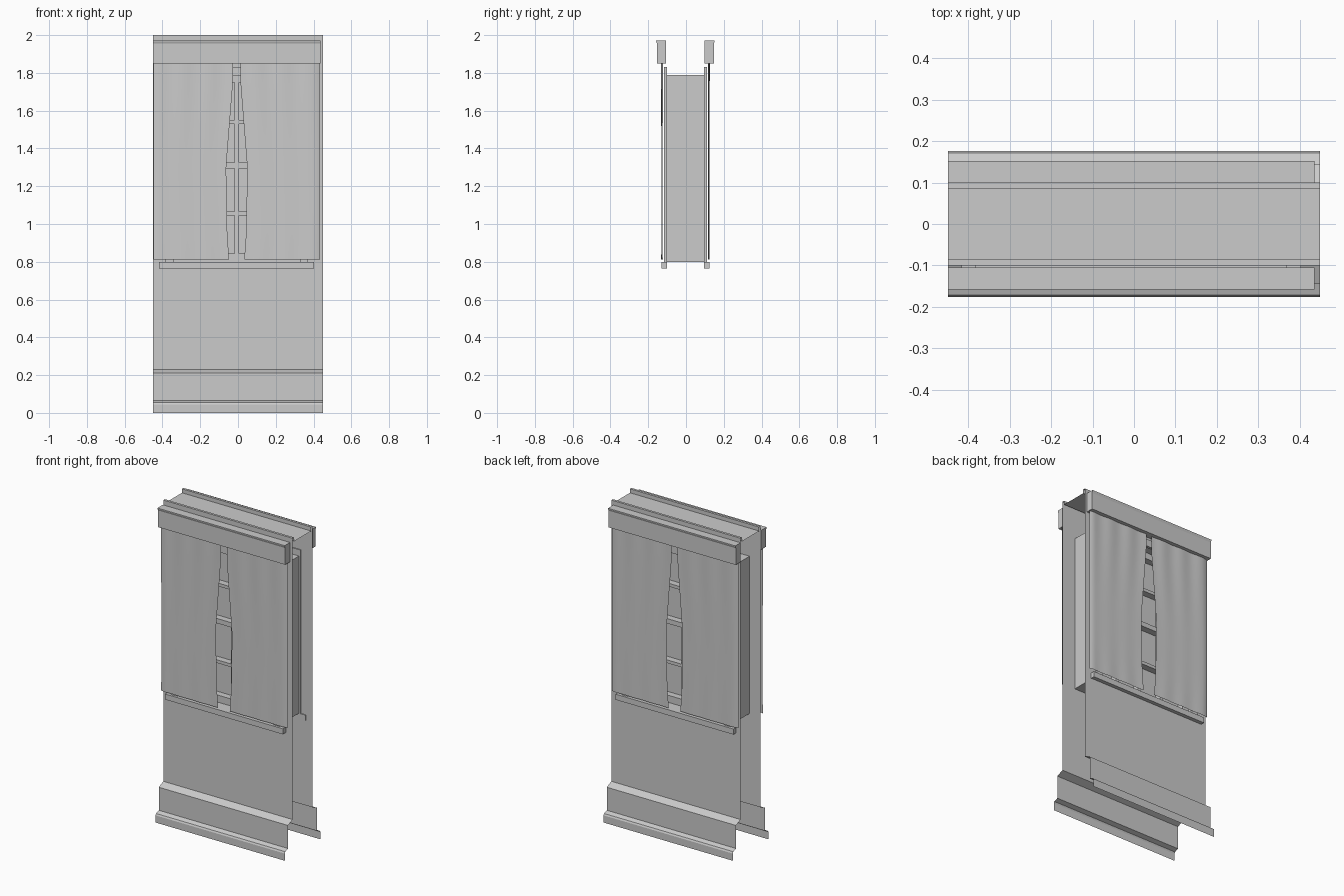
import bpy, bmesh, math

if "Cube" in bpy.data.objects:
    bpy.data.objects.remove(bpy.data.objects["Cube"])

CX, CY = -0.007, -0.003       # window centre
W = 0.45                      # half wall width
OX, Z0, Z1 = 0.365, 0.80, 1.79  # opening half width, bottom, top


def finish(name, bm, smooth=False):
    bmesh.ops.remove_doubles(bm, verts=bm.verts, dist=1e-5)
    me = bpy.data.meshes.new(name)
    bm.to_mesh(me)
    bm.free()
    if smooth:
        for p in me.polygons:
            p.use_smooth = True
    ob = bpy.data.objects.new(name, me)
    bpy.context.collection.objects.link(ob)
    return ob


def strip(bm, pts, x0, x1, caps=False):
    """Extrude a (y, z) profile along x; caps closes it into a solid."""
    a = [bm.verts.new((x0, y, z)) for y, z in pts]
    b = [bm.verts.new((x1, y, z)) for y, z in pts]
    n = len(pts)
    for i in range(n if caps else n - 1):
        j = (i + 1) % n
        bm.faces.new((a[i], a[j], b[j], b[i]))
    if caps:
        bm.faces.new(a[::-1])
        bm.faces.new(b)
        bmesh.ops.recalc_face_normals(bm, faces=bm.faces)


def box(bm, x0, x1, y0, y1, z0, z1):
    strip(bm, [(y0, z0), (y1, z0), (y1, z1), (y0, z1)], x0, x1, True)


def spin(ob):
    """Place a front part, then add its copy turned round for the back."""
    ob.location = (CX, CY, 0)
    back = ob.copy()
    back.name = ob.name + "_back"
    back.rotation_euler.z = math.pi
    bpy.context.collection.objects.link(back)


# wall shell: flared skirting, open ends, recessed top cap
bm = bmesh.new()
base = [(-.10, Z0), (-.10, .23), (-.145, .21), (-.145, .065), (-.172, .055), (-.177, .045), (-.177, 0)]
strip(bm, base, -W, W)
strip(bm, [(-y, z) for y, z in base][::-1], -W, W)
strip(bm, [(.10, Z1), (.10, 2), (.085, 2), (.085, 1.975), (-.085, 1.975), (-.085, 2), (-.10, 2), (-.10, Z1)], -W, W)
for y in (.10, -.10):
    p = [(y, Z0), (y, Z1)] if y > 0 else [(y, Z1), (y, Z0)]
    strip(bm, p, -W, CX - OX)
    strip(bm, p, CX + OX, W)
finish("wall", bm)

# window reveal through the wall
bm = bmesh.new()
box(bm, -OX, OX, -.103, .103, Z0, Z1)
bmesh.ops.delete(bm, geom=[f for f in bm.faces if abs(f.normal.y) > .9], context='FACES_ONLY')
bmesh.ops.reverse_faces(bm, faces=bm.faces)
finish("window_reveal", bm).location = (CX, 0, 0)

# sash frame, glazing bars and glass
bm = bmesh.new()
D = .045
for s in (-1, 1):
    xs = sorted((s * OX, s * (OX - .045)))
    box(bm, xs[0], xs[1], -D, D, Z0, Z1)
for z, h in ((.822, .045), (1.77, .04), (1.31, .03), (1.54, .02), (1.055, .02)):
    box(bm, -OX + .045, OX - .045, -D, D, z - h / 2, z + h / 2)
for x in (-.165, 0, .165):
    box(bm, x - .011, x + .011, -D + .002, D - .002, Z0 + .03, Z1 - .03)
finish("window_sash", bm).location = (CX, CY, 0)
bm = bmesh.new()
box(bm, -OX + .04, OX - .04, -.004, .004, Z0 + .04, Z1 - .04)
glass = finish("window_glass", bm)
glass.location = (CX, CY, 0)
mat = bpy.data.materials.new("pale_glass")
mat.diffuse_color = (.75, .75, .75, 1)
mat.use_nodes = True
mat.node_tree.nodes["Principled BSDF"].inputs["Base Color"].default_value = mat.diffuse_color
glass.data.materials.append(mat)

# trim around the opening
bm = bmesh.new()
for s in (-1, 1):
    xs = sorted((s * (OX - .03), s * (OX + .012)))
    box(bm, xs[0], xs[1], -.113, -.097, Z0, 1.83)
box(bm, -OX + .03, OX - .03, -.113, -.097, 1.785, 1.83)
spin(finish("window_trim", bm))

# sill
bm = bmesh.new()
box(bm, -.41, .41, -.127, -.097, .765, Z0)
spin(finish("window_sill", bm))

# pelmet with a small flared top
bm = bmesh.new()
strip(bm, [(-.102, 1.85), (-.150, 1.85), (-.150, 1.955), (-.155, 1.967), (-.155, 1.972), (-.102, 1.972)], -.443, .443, True)
spin(finish("pelmet", bm))

# curtains: two softly folded sheets, half gap given by height
GAP = [(.812, .04), (.95, .05), (1.3, .056), (1.5, .04), (1.75, .02), (1.86, .02)]


def gap(z):
    for (a, ga), (b, gb) in zip(GAP, GAP[1:]):
        if z <= b:
            return ga + (gb - ga) * (z - a) / (b - a)
    return GAP[-1][1]


NX, NZ = 40, 24
for s, side in ((-1, "left"), (1, "right")):
    bm = bmesh.new()
    rows = []
    for j in range(NZ + 1):
        z = .812 + (1.858 - .812) * j / NZ
        row = []
        for i in range(NX + 1):
            t = i / NX
            g = gap(z)
            x = g + (.44 - g) * t
            y = -.127 + .002 * math.sin(t * 6 * math.pi + s) * (.6 + .4 * math.sin(z * 4))
            y += .006 * max(0, (t - .9) / .1) ** 2
            row.append(bm.verts.new((s * x, y, z)))
        rows.append(row)
    for r0, r1 in zip(rows, rows[1:]):
        for i in range(NX):
            q = (r0[i], r0[i + 1], r1[i + 1], r1[i])
            bm.faces.new(q if s > 0 else q[::-1])
    spin(finish("curtain_" + side, bm, True))
